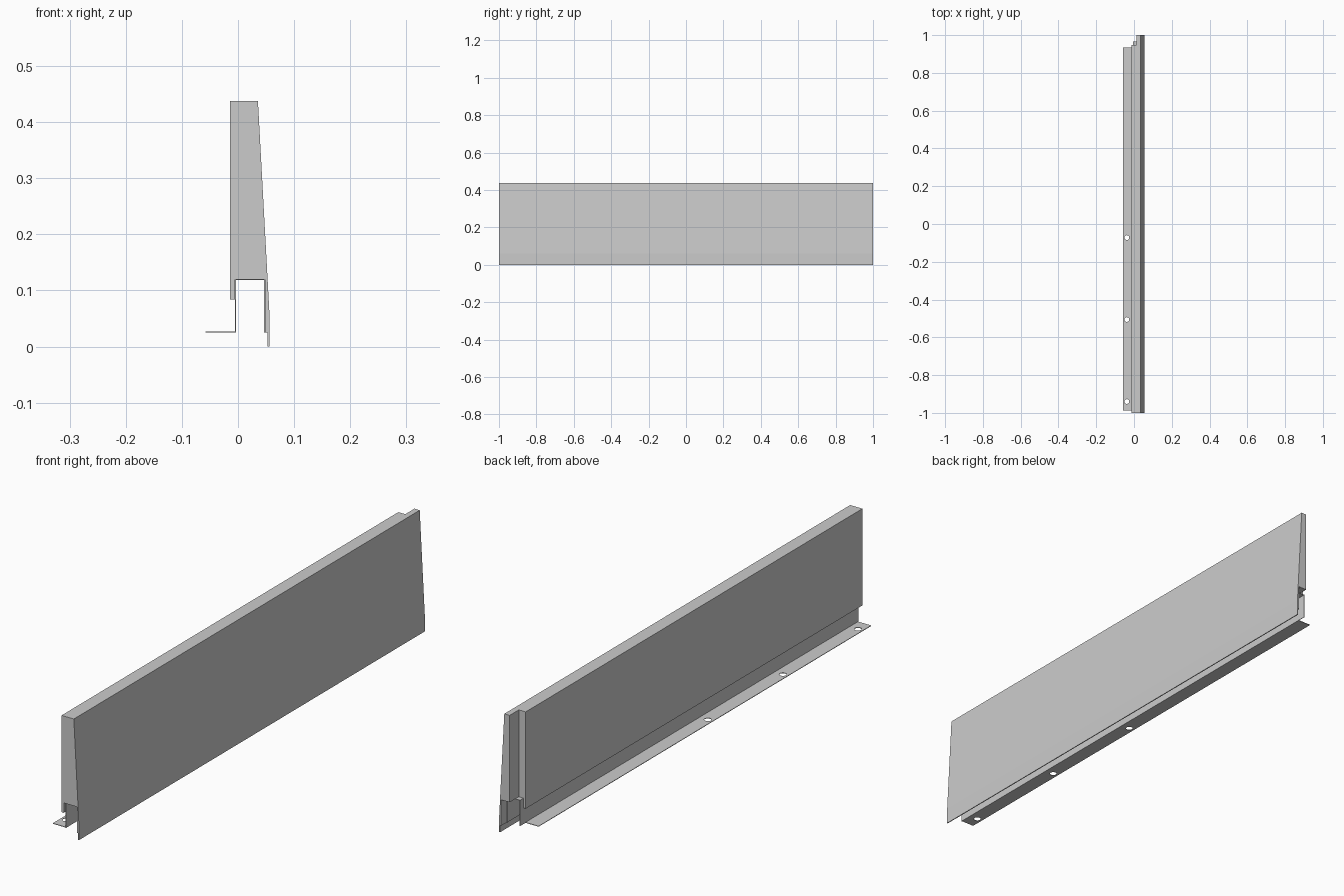
import bpy, bmesh, math

if "Cube" in bpy.data.objects:
    bpy.data.objects.remove(bpy.data.objects["Cube"])


def extrude_profile(name, points, y0, y1):
    """Extrude a closed XZ outline along Y."""
    bm = bmesh.new()
    face = bm.faces.new([bm.verts.new((x, y0, z)) for x, z in points])
    ext = bmesh.ops.extrude_face_region(bm, geom=[face])
    moved = [v for v in ext["geom"] if isinstance(v, bmesh.types.BMVert)]
    bmesh.ops.translate(bm, verts=moved, vec=(0, y1 - y0, 0))
    bmesh.ops.recalc_face_normals(bm, faces=bm.faces)
    mesh = bpy.data.meshes.new(name)
    bm.to_mesh(mesh)
    bm.free()
    obj = bpy.data.objects.new(name, mesh)
    bpy.context.collection.objects.link(obj)
    return obj


def cut(target, cutter):
    mod = target.modifiers.new(cutter.name, 'BOOLEAN')
    mod.operation = 'DIFFERENCE'
    mod.solver = 'EXACT'
    mod.object = cutter
    cutter.hide_render = True
    cutter.hide_set(True)


# Main panel: tapered front, groove underneath, thin front lip
panel = extrude_profile("panel", [
    (-0.014, 0.084), (-0.014, 0.438), (0.0355, 0.438), (0.056, 0.06),
    (0.056, 0.0), (0.0525, 0.0), (0.0525, 0.025), (0.048, 0.025),
    (0.048, 0.12), (-0.005, 0.12), (-0.005, 0.084)], -1, 1)

# Notch at the rear of one end, leaving the front skin longer
notch = extrude_profile("notch_cutter", [
    (-0.1, -0.1), (0.014, -0.1), (0.014, 0.6), (-0.1, 0.6)], 0.947, 1.1)
cut(panel, notch)

# Folded sheet bracket: web lining the groove
web = extrude_profile("bracket_web", [
    (-0.005, 0.025), (-0.005, 0.12), (0.048, 0.12), (0.048, 0.025),
    (0.0465, 0.025), (0.0465, 0.1185), (-0.0035, 0.1185),
    (-0.0035, 0.025)], -0.99, 0.967)

# Mounting flange with three screw holes
flange = extrude_profile("mounting_flange", [
    (-0.058, 0.025), (-0.005, 0.025), (-0.005, 0.027), (-0.058, 0.027)],
    -0.988, 0.935)
for i in range(3):
    bpy.ops.mesh.primitive_cylinder_add(
        vertices=32, radius=0.0125, depth=0.05,
        location=(-0.038, -0.94 + i * 0.434, 0.026))
    hole = bpy.context.object
    hole.name = f"hole_cutter_{i + 1}"
    cut(flange, hole)
